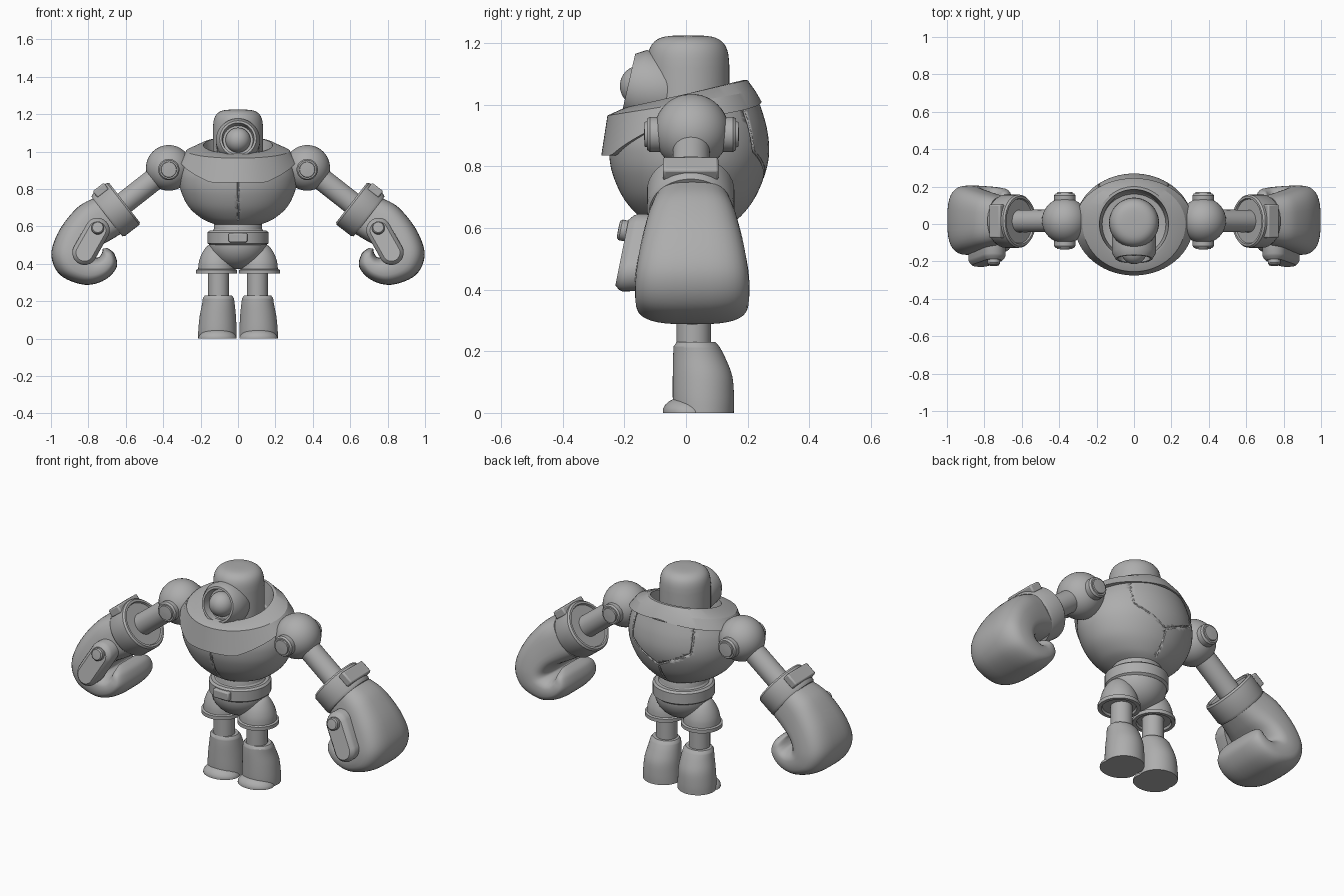
import bpy, bmesh, math
from math import sin, cos, radians, pi
from mathutils import Vector, Matrix

if "Cube" in bpy.data.objects:
    bpy.data.objects.remove(bpy.data.objects["Cube"], do_unlink=True)

GREY = (0.42, 0.42, 0.42, 1)
metal = bpy.data.materials.new("grey_metal")
metal.use_nodes = True
metal.diffuse_color = GREY
shader = next(n for n in metal.node_tree.nodes if n.type == 'BSDF_PRINCIPLED')
shader.inputs["Base Color"].default_value = GREY


def finish(name, bm, mirror=False, bevel=0, angle=32):
    """Turn a bmesh into a shaded object, optionally mirrored across x."""
    bmesh.ops.recalc_face_normals(bm, faces=bm.faces)
    mesh = bpy.data.meshes.new(name)
    bm.to_mesh(mesh)
    bm.free()
    mesh.materials.append(metal)
    ob = bpy.data.objects.new(name, mesh)
    bpy.context.collection.objects.link(ob)
    bpy.ops.object.select_all(action='DESELECT')
    ob.select_set(True)
    bpy.context.view_layer.objects.active = ob
    bpy.ops.object.shade_smooth_by_angle(angle=radians(angle))
    if bevel:
        mod = ob.modifiers.new("Bevel", 'BEVEL')
        mod.width, mod.segments = bevel, 2
    if mirror:
        ob.modifiers.new("Mirror", 'MIRROR')
    return ob


def loft(name, rings, closed=False, **kw):
    """Skin a list of point rings; cap the ends unless the loft is a loop."""
    bm = bmesh.new()
    rows = [[bm.verts.new(p) for p in ring] for ring in rings]
    n = len(rows[0])
    pairs = list(zip(rows, rows[1:]))
    if closed:
        pairs.append((rows[-1], rows[0]))
    else:
        bm.faces.new(rows[0])
        bm.faces.new(rows[-1])
    for a, b in pairs:
        for i in range(n):
            j = (i + 1) % n
            bm.faces.new((a[i], a[j], b[j], b[i]))
    return finish(name, bm, **kw)


def smooth_rows(rows, steps=6):
    """Catmull-Rom interpolation between rows of numbers."""
    out = []
    for k in range(len(rows) - 1):
        q = [rows[max(0, min(len(rows) - 1, k + d))] for d in (-1, 0, 1, 2)]
        for s in range(steps):
            t = s / steps
            out.append([b + t / 2 * (c - a + t * (2 * a - 5 * b + 4 * c - d + t * (3 * b - a - 3 * c + d)))
                        for a, b, c, d in zip(*q)])
    return out + [list(rows[-1])]


def revolve(name, profile, centre, axis=(0, 0, 1), n=40, **kw):
    """Spin (radius, distance) points around an axis through centre."""
    turn = Vector(axis).to_track_quat('Z', 'Y')
    rings = [[Vector(centre) + turn @ Vector((r * cos(2 * pi * i / n), r * sin(2 * pi * i / n), t))
              for i in range(n)] for r, t in profile]
    return loft(name, rings, **kw)


def ball(name, centre, size, **kw):
    bm = bmesh.new()
    bmesh.ops.create_uvsphere(bm, u_segments=40, v_segments=24, radius=1,
                              matrix=Matrix.Translation(centre) @ Matrix.Diagonal((*size, 1)))
    return finish(name, bm, **kw)


def box(name, centre, size, rotation=Matrix(), **kw):
    bm = bmesh.new()
    bmesh.ops.create_cube(bm, size=1, matrix=Matrix.Translation(centre) @ rotation @ Matrix.Diagonal((*size, 1)))
    return finish(name, bm, **kw)


# Torso: rows are height, half width, front depth, back depth, tilt
torso_rows = smooth_rows([
    (.61, .12, .11, .14, 0), (.64, .19, .155, .18, 0), (.70, .26, .205, .225, 0),
    (.78, .302, .24, .258, 0), (.85, .314, .25, .27, 0), (.91, .305, .245, .262, .06),
    (.965, .28, .235, .24, .15)])


def torso_point(row, a):
    z, rx, front, back, tilt = row
    y = sin(a) * (back if sin(a) > 0 else front)
    return Vector((rx * cos(a), y, z + tilt * y))


def on_torso(degrees, z):
    for lo, hi in zip(torso_rows, torso_rows[1:]):
        if z <= hi[0]:
            break
    t = (z - lo[0]) / (hi[0] - lo[0])
    return torso_point([a + t * (b - a) for a, b in zip(lo, hi)], radians(degrees))


SIDES = 72
angles = [2 * pi * i / SIDES for i in range(SIDES)]
torso_rings = [[torso_point(r, a) for a in angles] for r in torso_rows]
torso_rings += [[torso_point(r, a) for a in angles]
                for r in ((.95, .2, .18, .18, .15), (.93, .17, .16, .16, .1))]
torso = loft("torso", torso_rings)

# Panel seams: thin tubes cut out of the torso shell
seams = {"front_seam": [(-90, .635), (-90, .86)],
         "lower_back_seam": [(90, .63), (90, .745)],
         "back_seam": [(50, .955), (54, .85), (90, .755), (126, .85), (130, .955)]}
for name, path in seams.items():
    pts = []
    for (a, z), (b, w) in zip(path, path[1:]):
        pts += [on_torso(a + (b - a) * s / 12, z + (w - z) * s / 12) for s in range(12)]
    pts.append(on_torso(*path[-1]))
    curve = bpy.data.curves.new(name, 'CURVE')
    curve.dimensions = '3D'
    curve.bevel_depth, curve.bevel_resolution, curve.use_fill_caps = .006, 1, True
    spline = curve.splines.new('POLY')
    spline.points.add(len(pts) - 1)
    for p, co in zip(spline.points, pts):
        p.co = (*co, 1)
    cutter = bpy.data.objects.new(name, curve)
    bpy.context.collection.objects.link(cutter)
    bpy.ops.object.select_all(action='DESELECT')
    cutter.select_set(True)
    bpy.context.view_layer.objects.active = cutter
    bpy.ops.object.convert(target='MESH')
    cutter = bpy.context.view_layer.objects.active
    cutter.data.materials.clear()
    cutter.data.materials.append(metal)
    cutter.hide_render = True
    cutter.hide_set(True)
    cut = torso.modifiers.new(name, 'BOOLEAN')
    cut.operation, cut.solver, cut.object = 'DIFFERENCE', 'EXACT', cutter

# Collar with a chest bib that drops lower at the front
collar_rings = []
for a in angles:
    off = abs((math.degrees(a) + 90 + 180) % 360 - 180)
    if off < 28:
        low = .835
    elif off < 75:
        low = .835 + .105 * (off - 28) / 47
    else:
        low = .94 + .07 * (off - 75) / 105
    c, s = cos(a), sin(a)
    front = s < 0
    section = [(.17, .17, .93 + .03 * s), (.185, .185, 1.035 + .045 * s), (.2, .2, 1.035 + .045 * s),
               (.275, .255 if front else .225, 1.005 + .04 * s),
               (.318, .275 if front else .245, low), (.27, .235 if front else .205, low)]
    collar_rings.append([(rx * c, ry * s, z) for rx, ry, z in section])
loft("collar", collar_rings, closed=True, angle=25)

# Head and eye
dome = smooth_rows([(.134, 1.12), (.13, 1.165), (.117, 1.197), (.09, 1.217), (.05, 1.224), (.004, 1.225)], 3)
revolve("head", [(.134, .9)] + dome, (0, .007, 0), n=48)
eye, gaze = Vector((0, -.165, 1.065)), Vector((0, -.97, .22))
revolve("eye_housing", [(.11, -.13), (.118, -.1), (.118, -.012), (.098, .022), (.086, .022), (.08, -.02)],
        eye, gaze)
ball("eye_lens", eye + gaze * -.018, (.067,) * 3)

# Waist, belt, pelvis
revolve("waist", [(.128, .55), (.128, .615), (.115, .64)], (0, .02, 0))
revolve("belt", [(.15, .5), (.163, .51), (.163, .568), (.152, .578)], (0, .02, 0))
box("belt_buckle", (0, -.14, .54), (.1, .04, .05), bevel=.008)
ball("pelvis", (0, .02, .51), (.155, .15, .138))

# Legs
hip = smooth_rows([(.098, .372), (.094, .41), (.078, .455), (.05, .495), (.01, .51)], 4)
revolve("hips", [(.085, .36), (.09, .348), (.109, .348), (.109, .368)] + hip, (.115, .02, 0), mirror=True)
revolve("thighs", [(.056, .2), (.056, .4)], (.104, .025, 0), mirror=True)
shin_rows = smooth_rows([(0, .11, .103, -.04, .155), (.05, .11, .102, -.043, .156), (.12, .108, .097, -.043, .15),
                         (.18, .105, .088, -.042, .127), (.216, .105, .083, -.04, .108)], 4)
shin_rows.append((.23, .105, .073, -.03, .095))
loft("shins", [[(x + w * cos(a), (f + b) / 2 + (b - f) / 2 * sin(a), z) for a in angles]
               for z, x, w, f, b in shin_rows], mirror=True)
toe_rows = [(k, cos(k * pi / 2), .052 * sin(k * pi / 2)) for k in (0, .1, .2, .35, .5, .65, .8, .9, .98)]
loft("toes", [[(.11 + .103 * r * cos(a), .01 + .085 * r * sin(a) - .012 * k, z) for a in angles]
              for k, r, z in toe_rows], mirror=True)

# Shoulders and their bolts
shoulder = Vector((.37, .018, .913))
ball("shoulders", shoulder, (.122,) * 3, mirror=True)
for name, way in (("front", -1), ("back", 1)):
    revolve(name + "_shoulder_bolts",
            [(.057, .06), (.057, .135), (.05, .145), (.042, .145), (.04, .152), (.01, .154)],
            shoulder - Vector((0, 0, .009)), (0, way, 0), mirror=True)

# Arms and cuffs
wrist, reach, up = Vector((.654, .015, .69)), Vector((.79, 0, -.613)), Vector((.613, 0, .79))
revolve("arms", [(.06, 0), (.06, (wrist - shoulder).length)], shoulder, wrist - shoulder, mirror=True)
revolve("cuffs", [(.06, -.05), (.118, -.05), (.122, -.06), (.134, -.06), (.142, -.05), (.142, .045),
                  (.134, .06), (.06, .06)], wrist, reach, mirror=True)
tilt = Matrix((reach, (0, 1, 0), up)).transposed().to_4x4()
box("cuff_latches", wrist + up * .13, (.075, .18, .045), tilt, mirror=True, bevel=.008)

# Gloves: curled mitten, rows are inner x, z, outer x, z, half depth
glove_rows = smooth_rows([
    (.627, .56, .773, .75, .125), (.685, .525, .86, .70, .145), (.74, .495, .955, .58, .168),
    (.77, .465, .998, .45, .183), (.775, .445, .95, .34, .186), (.76, .435, .82, .288, .182),
    (.745, .435, .71, .315, .176), (.735, .445, .648, .385, .166), (.725, .465, .662, .455, .145),
    (.725, .48, .7, .485, .09)])


def soft(v):
    return math.copysign(abs(v) ** .68, v)


glove_rings = []
for ix, iz, ox, oz, depth in glove_rows:
    mid, half = Vector((ix + ox, .04, iz + oz)) / 2, Vector((ox - ix, 0, oz - iz)) / 2
    glove_rings.append([mid + half * soft(cos(a)) + Vector((0, depth * soft(sin(a)), 0))
                        for a in angles[::2]])
loft("gloves", glove_rings, mirror=True, angle=60)

# Knuckle guards: rounded slab with a bolt, leaning outward at the lower end
top_end, low_end = Vector((.752, 0, .58)), Vector((.82, 0, .46))
along = (low_end - top_end).normalized()
side = Vector((-along.z, 0, along.x))


def guard_ring(radius, out):
    ring = []
    for i in range(32):
        a = pi * (i + .5) / 16
        end = top_end if sin(a) < 0 else low_end
        p = end + radius * (side * cos(a) + along * sin(a))
        p.y = -out + .2 * (p.z - .5)
        ring.append(p)
    return ring


loft("knuckle_guards", [guard_ring(r, d) for r, d in
                        ((.064, .12), (.066, .185), (.06, .198), (.046, .212), (.04, .212))], mirror=True)
revolve("knuckle_bolts", [(.034, 0), (.034, .035), (.028, .042), (.01, .043)],
        (.75, -.178, .587), (0, -.98, .2), n=24, mirror=True)
